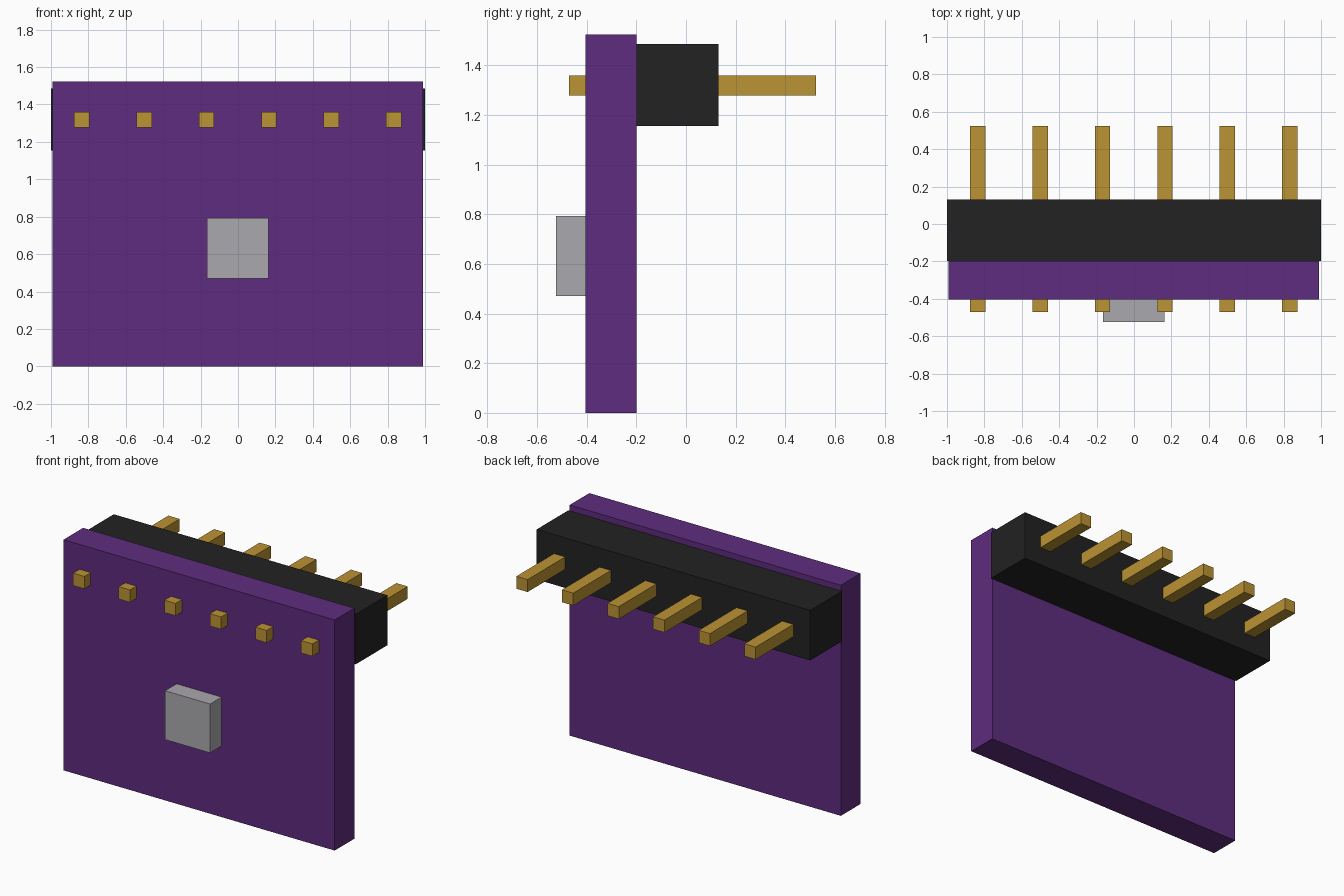
import bpy
import bmesh
from mathutils import Vector

default = bpy.data.objects.get("Cube")
if default:
    bpy.data.objects.remove(default, do_unlink=True)


def linear(c):
    c /= 255
    return c / 12.92 if c <= 0.04045 else ((c + 0.055) / 1.055) ** 2.4


def material(name, *rgb):
    colour = [linear(c) for c in rgb] + [1]
    mat = bpy.data.materials.new(name)
    mat.use_nodes = True
    mat.diffuse_color = colour
    mat.node_tree.nodes["Principled BSDF"].inputs["Base Color"].default_value = colour
    return mat


def box(name, low, high, mat):
    """Axis-aligned box between two opposite corners."""
    low, high = Vector(low), Vector(high)
    bm = bmesh.new()
    bmesh.ops.create_cube(bm, size=1)
    bmesh.ops.scale(bm, vec=high - low, verts=bm.verts)
    mesh = bpy.data.meshes.new(name)
    bm.to_mesh(mesh)
    bm.free()
    mesh.materials.append(mat)
    obj = bpy.data.objects.new(name, mesh)
    obj.location = (low + high) / 2
    bpy.context.collection.objects.link(obj)
    return obj


purple = material("board purple", 94, 44, 126)
black = material("header black", 34, 34, 34)
gold = material("pin gold", 187, 147, 51)
grey = material("chip grey", 170, 168, 174)

# Circuit board, header strip behind it and chip on the front
box("circuit_board", (-0.993, -0.404, 0), (0.99, -0.199, 1.524), purple)
box("pin_header", (-1, -0.199, 1.155), (1, 0.131, 1.486), black)
box("chip", (-0.166, -0.524, 0.47), (0.163, -0.404, 0.793), grey)

# Row of square pins passing through the board and header
for i in range(6):
    x = -0.835 + i * 0.3335
    box(f"pin_{i + 1}", (x - 0.041, -0.471, 1.278), (x + 0.041, 0.524, 1.36), gold)
